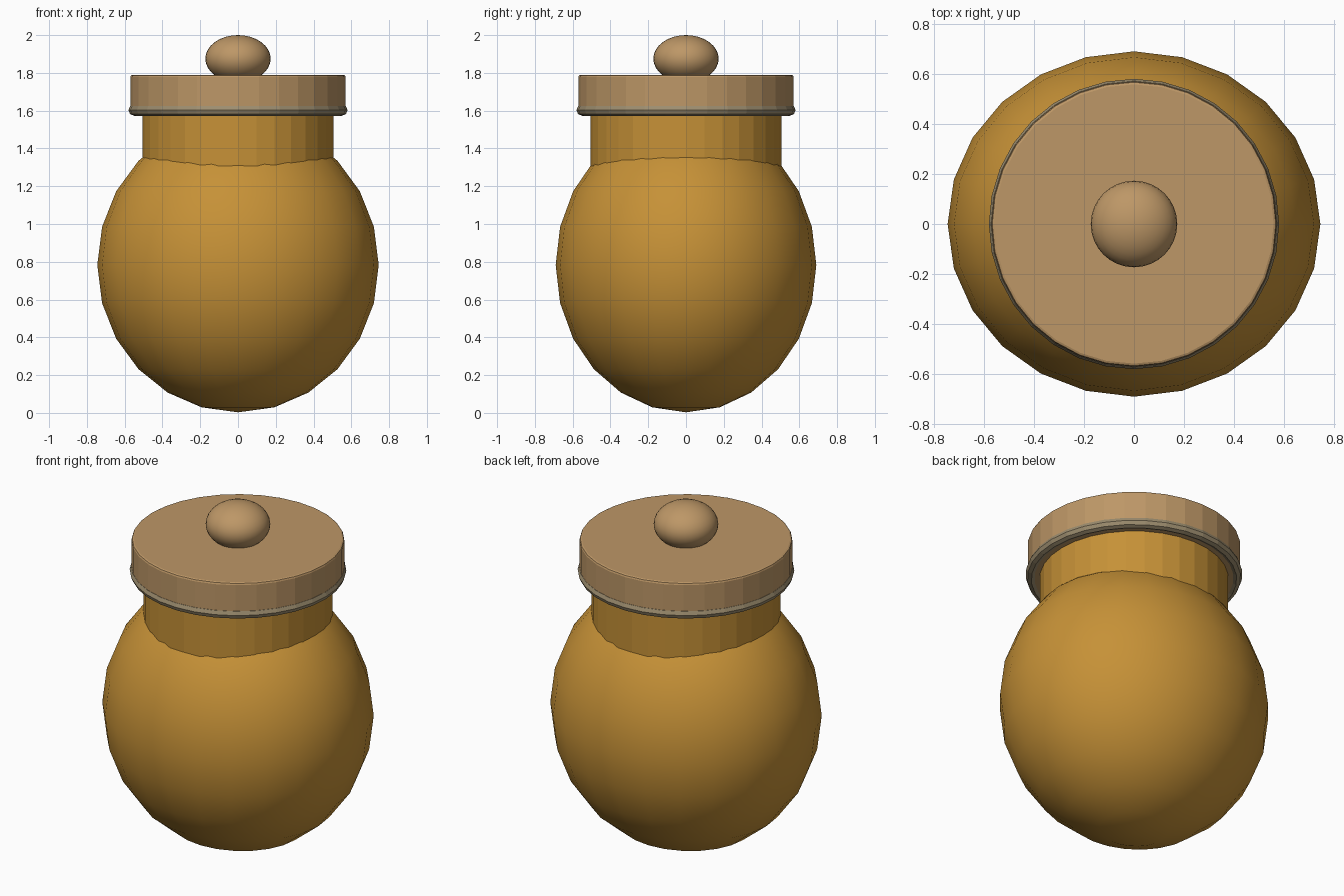
import bpy
from math import pi, radians

if "Cube" in bpy.data.objects:
    bpy.data.objects.remove(bpy.data.objects["Cube"])


def material(name, color):
    m = bpy.data.materials.new(name)
    m.diffuse_color = (*color, 1)
    m.use_nodes = True
    m.node_tree.nodes["Principled BSDF"].inputs["Base Color"].default_value = m.diffuse_color
    return m


def finish(name, mat, smooth=False, bevel=0):
    ob = bpy.context.object
    ob.name = name
    ob.data.materials.append(mat)
    bpy.ops.object.transform_apply(location=False, rotation=False, scale=True)
    if smooth:
        bpy.ops.object.shade_smooth()
    if bevel:
        mod = ob.modifiers.new("soft_edge", 'BEVEL')
        mod.width = bevel
        mod.segments = 2
        mod.limit_method = 'ANGLE'
        mod.angle_limit = radians(40)
    return ob


def ellipsoid(name, mat, z, radii, segments, rings):
    bpy.ops.mesh.primitive_uv_sphere_add(segments=segments, ring_count=rings, location=(0, 0, z))
    bpy.context.object.scale = radii
    return finish(name, mat, smooth=True)


def cylinder(name, mat, z0, z1, radius, bevel=0):
    bpy.ops.mesh.primitive_cylinder_add(vertices=32, radius=radius, depth=z1 - z0,
                                        location=(0, 0, (z0 + z1) / 2))
    return finish(name, mat, bevel=bevel)


amber = material("amber_glaze", (0.565, 0.284, 0.038))
wood = material("tan_wood", (0.51, 0.31, 0.135))
seal = material("grey_seal", (0.34, 0.27, 0.16))

# Slightly oval round body and straight neck
ellipsoid("body", amber, 0.783, (0.745, 0.69, 0.78), 24, 12)
cylinder("neck", amber, 1.25, 1.62, 0.505)

# Lid with a seal ring around its lower edge
cylinder("lid", wood, 1.58, 1.79, 0.57, bevel=0.012)
bpy.ops.mesh.primitive_torus_add(major_segments=32, minor_segments=8, major_radius=0.55,
                                 minor_radius=0.03, location=(0, 0, 1.603))
finish("seal_ring", seal)

# Flattened knob
ellipsoid("knob", wood, 1.875, (0.173, 0.173, 0.125), 32, 16)
